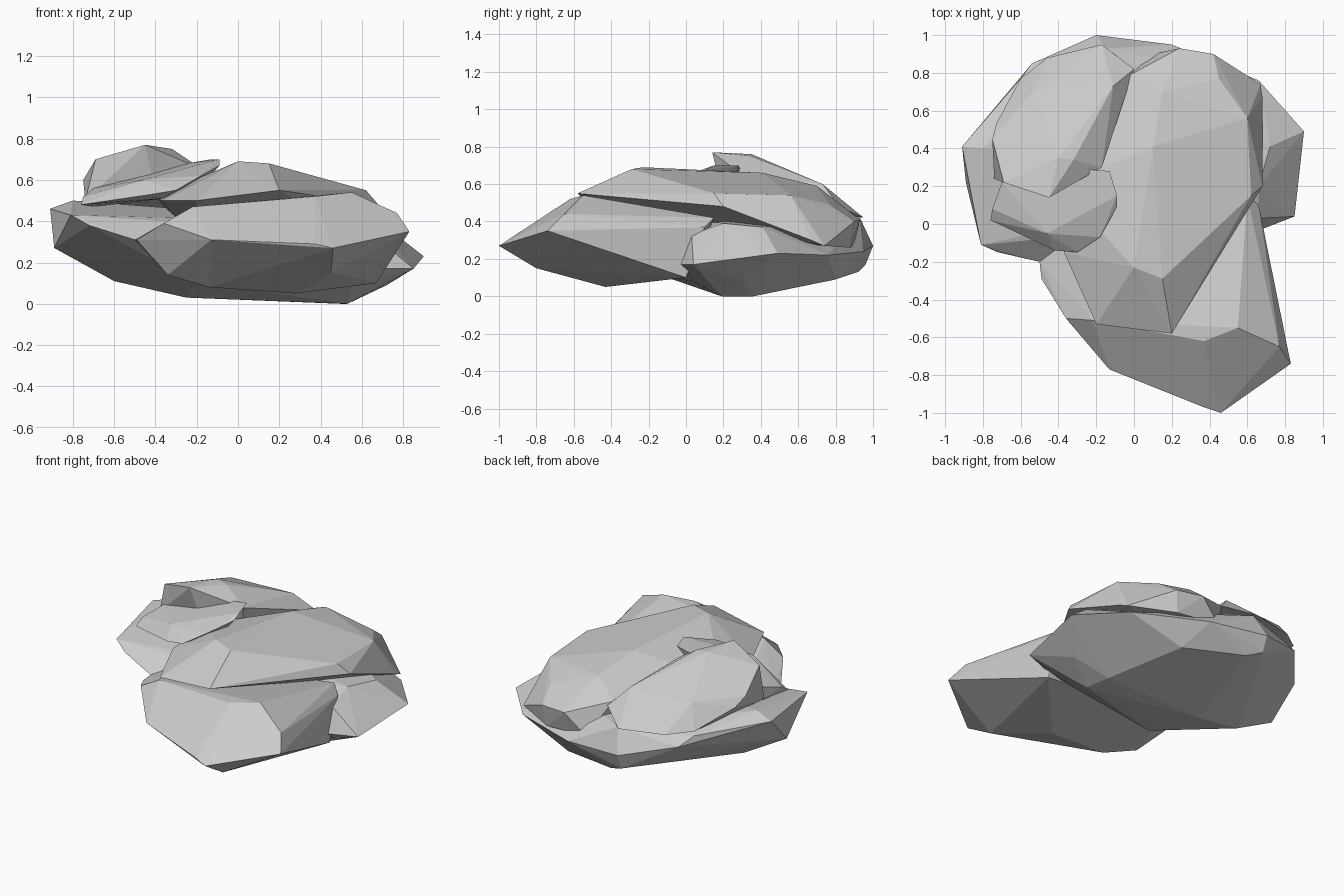
import bpy, bmesh, math


def boulder(name, points):
    """Faceted rock: convex hull around a few corner points."""
    bm = bmesh.new()
    for p in points:
        bm.verts.new(p)
    hull = bmesh.ops.convex_hull(bm, input=bm.verts[:])
    loose = {g for g in hull["geom_interior"] + hull["geom_unused"]
             if isinstance(g, bmesh.types.BMVert)}
    bmesh.ops.delete(bm, geom=list(loose), context="VERTS")
    # merge nearly coplanar triangles into broad facets
    bmesh.ops.dissolve_limit(bm, angle_limit=math.radians(3),
                             verts=bm.verts[:], edges=bm.edges[:])
    bmesh.ops.recalc_face_normals(bm, faces=bm.faces[:])
    mesh = bpy.data.meshes.new(name)
    bm.to_mesh(mesh)
    bm.free()
    obj = bpy.data.objects.new(name, mesh)
    bpy.context.collection.objects.link(obj)
    return obj


# wide rock at the bottom and back
boulder("base_rock", [
    (-.91, .41, .46), (-.89, .22, .27), (-.81, -.11, .43), (-.80, .40, .50),
    (-.72, -.15, .38), (-.50, -.20, .31), (-.60, .77, .42), (-.54, .85, .36),
    (-.20, 1.0, .27), (.20, .95, .24), (-.15, .93, .42), (-.20, .96, .17),
    (.66, .76, .22), (.90, .49, .23), (.85, .04, .17), (.72, .41, .37),
    (.66, .20, .39), (.67, -.03, .17), (.66, .03, .33), (.53, .19, 0),
    (.50, .36, 0), (-.25, .30, .03), (-.60, .25, .11), (-.10, .92, .13),
    (.30, .80, .09), (.72, .30, .09), (-.20, -.10, .10), (.55, .04, .08)])

# rock pointing out of the front
boulder("front_rock", [
    (.46, -1, .27), (.37, -.97, .29), (-.13, -.77, .31), (.83, -.74, .35),
    (.77, -.65, .44), (.55, -.55, .54), (.37, -.62, .52), (-.36, -.50, .39),
    (-.22, -.51, .47), (-.49, -.29, .31), (-.50, -.20, .31), (.45, -.80, .15),
    (.28, -.43, .05), (-.14, -.45, .08), (-.34, -.38, .14), (.66, .10, .37),
    (.67, 0, .10), (.60, .15, .42), (-.40, 0, .35), (-.20, .05, .15)])

# large slab forming the top
boulder("top_slab", [
    (.20, -.58, .55), (-.20, -.53, .50), (0, -.23, .69), (.15, -.29, .68),
    (.62, .15, .55), (.68, .20, .48), (.60, .56, .54), (.45, .77, .49),
    (.42, .90, .40), (.24, .93, .41), (.68, .67, .30), (.67, .74, .27),
    (.15, .70, .59), (.10, .41, .66), (-.02, .79, .50), (-.37, -.15, .50),
    (-.40, .20, .52), (.10, .90, .28), (.40, .88, .26), (-.20, .40, .30)])

# tilted rock resting on the back left
boulder("upper_left_rock", [
    (-.69, .22, .70), (-.45, .14, .77), (-.40, .35, .76), (-.17, .30, .65),
    (-.32, .34, .75), (-.11, .73, .60), (-.17, .95, .42), (0, .82, .48),
    (-.46, .88, .43), (-.54, .70, .60), (-.60, .77, .45), (-.73, .53, .55),
    (-.75, .45, .60), (-.74, .24, .50), (-.40, .20, .53), (-.20, .33, .50)])

# thin leaning stone in front of it
boulder("small_slab", [
    (-.76, .02, .48), (-.75, .08, .52), (-.70, .22, .56), (-.68, .05, .54),
    (-.46, -.05, .60), (-.35, -.06, .60), (-.13, .28, .70), (-.09, .15, .70),
    (-.09, .09, .67), (-.18, -.07, .62), (-.30, -.15, .55), (-.42, -.14, .53),
    (-.55, -.06, .50), (-.25, .29, .68), (-.70, .22, .47), (-.36, -.08, .51),
    (-.15, .10, .60), (-.30, .25, .52)])
